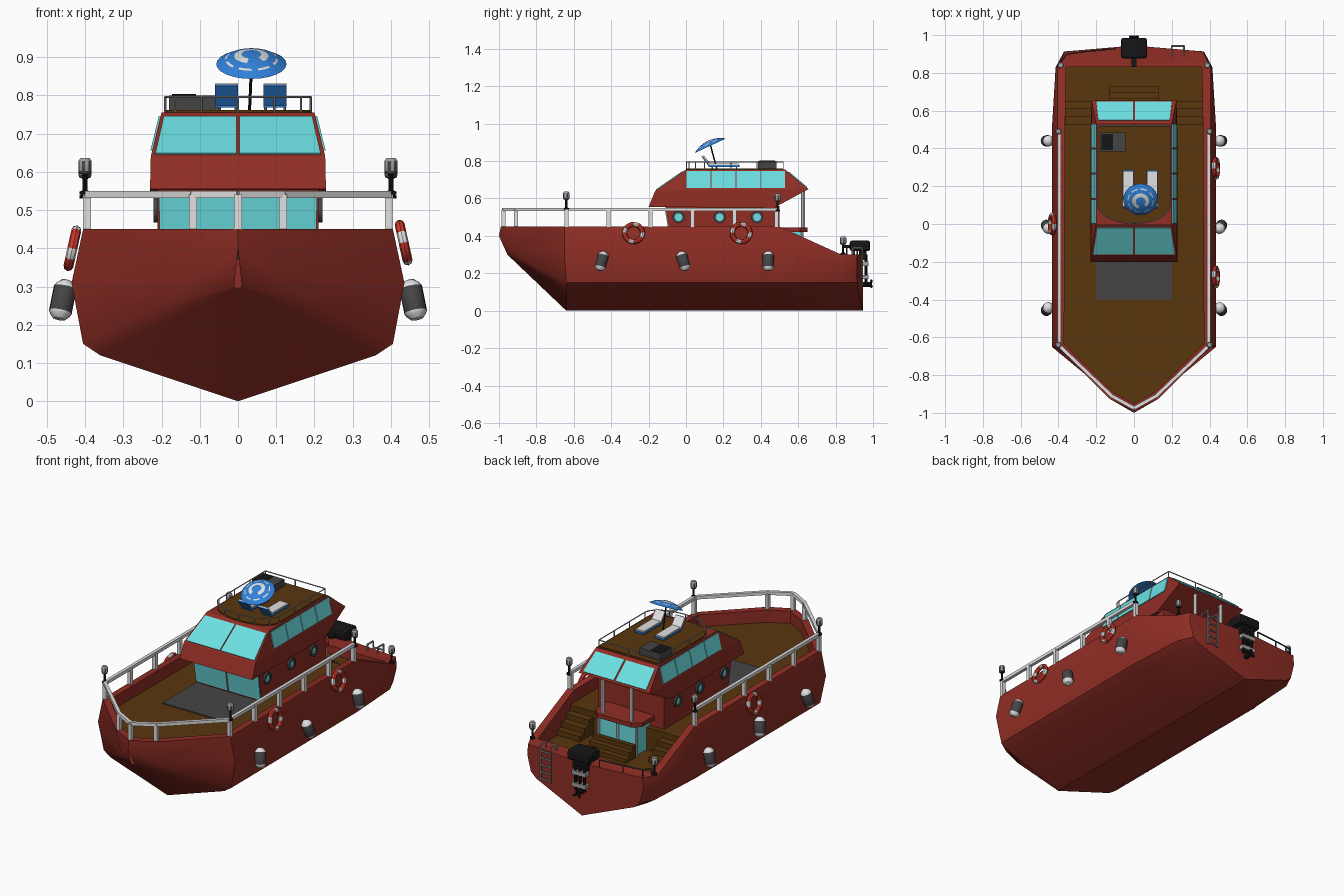
import bpy, bmesh, math
from mathutils import Vector, Matrix

cube = bpy.data.objects.get("Cube")
if cube:
    bpy.data.objects.remove(cube)


def material(name, *rgb):
    m = bpy.data.materials.new(name)
    m.use_nodes = True
    m.diffuse_color = (*rgb, 1)
    m.node_tree.nodes["Principled BSDF"].inputs["Base Color"].default_value = (*rgb, 1)
    return m


RED = material("hull red", .28, .027, .018)
BROWN = material("deck brown", .10, .038, .004)
GLASS = material("cyan glass", .15, .74, .76)
DARK = material("dark grey", .06, .06, .06)
BLACK = material("black", .008, .008, .008)
WHITE = material("white", .75, .75, .75)
METAL = material("light grey metal", .36, .36, .36)
BLUE = material("parasol blue", .03, .22, .7)
BRIGHT = material("ring red", .6, .04, .025)
rounded = []


def finish(name, bm, *mats):
    bmesh.ops.remove_doubles(bm, verts=bm.verts, dist=.0002)
    bmesh.ops.recalc_face_normals(bm, faces=bm.faces)
    me = bpy.data.meshes.new(name)
    bm.to_mesh(me)
    bm.free()
    for m in mats:
        me.materials.append(m)
    ob = bpy.data.objects.new(name, me)
    bpy.context.collection.objects.link(ob)
    return ob


def add_face(bm, pts):
    return bm.faces.new([bm.verts.new(p) for p in pts])


def panel(name, corners, t, mat):
    """Flat plate of thickness t centred on a polygon."""
    c = [Vector(p) for p in corners]
    n = (c[1] - c[0]).cross(c[2] - c[0]).normalized() * t / 2
    bm = bmesh.new()
    add_face(bm, [p + n for p in c])
    add_face(bm, [p - n for p in reversed(c)])
    for a, b in zip(c, c[1:] + c[:1]):
        add_face(bm, [a + n, a - n, b - n, b + n])
    return finish(name, bm, mat)


def box(name, x0, x1, y0, y1, z0, z1, mat, bevel=0):
    z = (z0 + z1) / 2
    ob = panel(name, [(x0, y0, z), (x1, y0, z), (x1, y1, z), (x0, y1, z)], z1 - z0, mat)
    if bevel:
        mod = ob.modifiers.new("bevel", 'BEVEL')
        mod.width, mod.segments = bevel, 2
    return ob


def rods(name, segments, r, mat, sides=8):
    """Straight bars between pairs of points."""
    bm = bmesh.new()
    for a, b in segments:
        a, b = Vector(a), Vector(b)
        d = b - a
        m = Matrix.Translation((a + b) / 2) @ d.to_track_quat('Z', 'Y').to_matrix().to_4x4()
        bmesh.ops.create_cone(bm, cap_ends=True, segments=sides, radius1=r, radius2=r, depth=d.length,
                              matrix=m @ Matrix.Rotation(math.pi / sides, 4, 'Z'))
    return finish(name, bm, mat)


def chain(pts, closed=False):
    return list(zip(pts, pts[1:] + (pts[:1] if closed else [])))


def lathe(name, profile, loc, axis, mats, pick=lambda j, i: 0, n=16):
    """Revolve (radius, height) points; pick chooses the colour by band and sector."""
    m = Matrix.Translation(loc) @ Vector(axis).to_track_quat('Z', 'Y').to_matrix().to_4x4()
    bm = bmesh.new()
    for j, ((r0, h0), (r1, h1)) in enumerate(chain(profile)):
        for i in range(n):
            a, b = math.tau * i / n, math.tau * (i + 1) / n
            pts = [(r0, h0, a), (r1, h1, a), (r1, h1, b), (r0, h0, b)]
            if r0 == 0:
                pts.pop(3)
            elif r1 == 0:
                pts.pop(2)
            f = add_face(bm, [m @ Vector((r * math.cos(t), r * math.sin(t), h)) for r, h, t in pts])
            f.material_index = pick(j, i)
    ob = finish(name, bm, *mats)
    rounded.append(ob)
    return ob


# Hull: each station runs keel, low chine, chine, knuckle, sheer, cap edge, well foot
stations = [
    [(0, -.95, .295), (.005, -.952, .297), (.01, -.955, .3), (0, -1, .4), (0, -.99, .45), (0, -.95, .45), (0, -.95, .37)],
    [(0, -.8, .152), (.18, -.8, .21), (.225, -.81, .235), (.085, -.94, .335), (.13, -.925, .45), (.11, -.89, .45), (.11, -.89, .37)],
    [(0, -.64, 0), (.36, -.64, .12), (.405, -.64, .15), (.435, -.65, .31), (.405, -.65, .45), (.37, -.635, .45), (.37, -.635, .37)],
    [(0, .5, 0), (.36, .5, .12), (.405, .5, .15), (.435, .5, .31), (.405, .5, .45), (.365, .5, .45), (.365, .5, .25)],
    [(0, .83, 0), (.34, .83, .12), (.385, .83, .15), (.415, .83, .24), (.405, .83, .3), (.36, .83, .3), (.36, .83, .25)],
    [(0, .945, 0), (.31, .918, .12), (.345, .916, .15), (.37, .913, .24), (.365, .913, .3)],
]
bm = bmesh.new()
for s in (1, -1):
    flip = [[Vector((s * x, y, z)) for x, y, z in st] for st in stations]
    for a, b in chain(flip):
        for k in range(min(len(a), len(b)) - 1):
            add_face(bm, [a[k], a[k + 1], b[k + 1], b[k]])
    last, well = flip[-1], flip[-2]
    top = Vector((0, .945, .3))
    add_face(bm, last + [top])
    add_face(bm, [well[4], last[4], top, Vector((0, .83, .3)), well[5]])
    add_face(bm, [well[5], well[6], Vector((0, .83, .25)), Vector((0, .83, .3))])
rounded.append(finish("hull", bm, RED))

# Decks, hatch and steps
panel("fore_deck", [(0, -.952, .375), (.112, -.89, .375), (.372, -.635, .375), (.367, .53, .375),
                    (-.367, .53, .375), (-.372, -.635, .375), (-.112, -.89, .375)], .01, BROWN)
box("deck_riser", -.366, .366, .47, .53, .245, .375, BROWN)
box("aft_deck", -.363, .363, .5, .832, .24, .252, BROWN)
box("hatch", -.2, .2, -.4, -.09, .38, .386, DARK)
for i in range(3):
    y, z = .53 + .04 * i, .347 - .032 * i
    for x in (-.29, .29):
        box("side_step", x - .073, x + .073, y, y + .042, .245, z, BROWN)
    box("cabin_step", -.13, .13, .64, .665 + .032 * i, .25, .325 - .025 * i, BROWN)

# Lower cabin with front glass and portholes
bm = bmesh.new()
lower = [(-.08, .37), (-.112, .56), (.5, .56), (.5, .25), (.3, .25), (.3, .37)]
for s in (-.21, .21):
    add_face(bm, [(s, y, z) for y, z in lower])
for (ya, za), (yb, zb) in chain(lower, True):
    add_face(bm, [(-.21, ya, za), (.21, ya, za), (.21, yb, zb), (-.21, yb, zb)])
finish("lower_cabin", bm, RED)
for s in (1, -1):
    panel("lower_front_window", [(s * .005, -.083, .39), (s * .203, -.083, .39),
                                 (s * .207, -.108, .54), (s * .005, -.108, .54)], .009, GLASS)
    for y in (-.04, .18, .38):
        lathe("porthole", [(.033, 0), (.033, .012), (.021, .012), (.021, .005), (0, .005)],
              (s * .209, y, .5), (s, 0, 0), [DARK, GLASS], lambda j, i: int(j > 2))

# Upper cabin: (half width, y, z) around its side profile
upper = [(.23, -.2, .555), (.228, -.165, .64), (.2, 0, .755), (.2, .53, .755), (.225, .655, .65), (.23, .47, .55)]
bm = bmesh.new()
for s in (1, -1):
    p = [(s * x, y, z) for x, y, z in upper]
    add_face(bm, [p[0], p[1], p[4], p[5]])
    add_face(bm, p[1:5])
for a, b in chain(upper, True):
    add_face(bm, [a, b, (-b[0], *b[1:]), (-a[0], *a[1:])])
finish("upper_cabin", bm, RED)
for s in (1, -1):
    panel("windscreen", [(s * .004, -.158, .645), (s * .216, -.158, .645), (s * .194, -.018, .742), (s * .004, -.018, .742)],
          .009, GLASS)
    panel("rear_window", [(s * .006, .646, .658), (s * .2, .646, .658), (s * .188, .548, .74), (s * .006, .548, .74)],
          .009, GLASS)
    for i in range(4):
        y = .003 + .133 * i
        panel("side_window", [(s * .2245, y, .655), (s * .2245, y + .128, .655),
                              (s * .2025, y + .128, .745), (s * .2025, y, .745)], .009, GLASS)

# Aft doorway: glass porch, red canopy and white posts
box("porch_glass", -.12, .12, .5, .62, .25, .425, GLASS)
canopy = [(-.15, .5), (.15, .5), (.15, .61), (.11, .65), (-.11, .65), (-.15, .61)]
panel("porch_canopy", [(x, y, .433) for x, y in canopy], .024, RED)
rods("porch_posts", [((x, .622, .25), (x, .622, .425)) for x in (-.12, 0, .12)], .008, WHITE)
rods("overhang_posts", [((x, .625, .43), (x, .625, .645)) for x in (-.09, .09)], .011, WHITE)

# Roof deck and its railing
arc = [(.19 * math.cos(t), .1 - .097 * math.sin(t)) for t in [math.pi * k / 12 for k in range(13)]]
loop = [(.19, .52)] + arc + [(-.19, .52)]
panel("roof_deck", [(x, y, .757) for x, y in loop], .008, BROWN)
rods("roof_rail", chain([(x, y, .795) for x, y in loop], True), .003, METAL, 6)
stands = arc[::2] + [(s * .19, y) for s in (1, -1) for y in (.24, .38, .52)] + [(0, .52)]
rods("roof_rail_posts", [((x, y, .755), (x, y, .795)) for x, y in stands], .003, METAL, 6)
box("roof_box", -.18, -.045, .385, .485, .76, .8, DARK)
box("roof_box_lid", -.172, -.11, .393, .477, .8, .803, BLACK)

# Sun loungers facing aft
for x in (-.03, .097):
    a, b = x - .03, x + .03
    box("lounger_base", a, b, .12, .285, .768, .778, BLUE)
    box("lounger_cushion", a + .003, b - .003, .13, .28, .778, .786, WHITE)
    panel("lounger_back", [(a, .125, .772), (b, .125, .772), (b, .085, .826), (a, .085, .826)], .006, BLUE)
    panel("lounger_pad", [(a, .132, .778), (b, .132, .778), (b, .092, .828), (a, .092, .828)], .007, WHITE)
    rods("lounger_legs", [((u, y, .758), (u, y, .77)) for u in (a + .005, b - .005) for y in (.14, .27)], .004, METAL)

# Tilted parasol
rods("parasol_pole", [((.03, .165, .758), (.036, .128, .895))], .004, BLACK)
lathe("parasol", [(0, .022), (.026, .02), (.045, .015), (.064, .008), (.07, .005), (.092, -.008), (.06, .003), (0, .014)],
      (.035, .127, .889), (0, -.42, .9), [BLUE, WHITE],
      lambda j, i: int((j == 1 and i % 24 not in (17, 18, 19, 20)) or (j == 3 and i % 3 > 0)), 24)

# White bulwark rail, square in section
rail = [(.395, .49), (.395, -.645), (.118, -.91), (0, -.975)]
path = [(x, y, .541) for x, y in rail] + [(-x, y, .541) for x, y in rail[-2::-1]]
rods("bulwark_rail", chain(path), .013, WHITE, 4)
posts = [(s * .395, -.64 + .225 * i) for s in (1, -1) for i in range(6)] + [(.118, -.91), (-.118, -.91), (0, -.975)]
rods("bulwark_rail_posts", [((x, y, .44), (x, y, .54)) for x, y in posts], .015, WHITE, 4)

# Deck lamps, fenders and life rings
for s in (1, -1):
    for x, y, z in ((.4, -.64, .54), (.4, .49, .53), (.388, .84, .3)):
        lathe("lamp_stem", [(0, 0), (.014, 0), (.014, .008), (.006, .012), (.006, .05), (.012, .056), (0, .056)],
              (s * x, y, z), (0, 0, 1), [BLACK], n=10)
        lathe("lamp_head", [(0, .054), (.014, .054), (.017, .062), (.017, .088), (.012, .096), (0, .096)],
              (s * x, y, z), (0, 0, 1), [DARK, METAL], lambda j, i: int(j == 2 and i % 2 or j > 2), 12)
    for y, lean in ((-.45, .25), (-.015, -.3), (.44, 0)):
        lathe("fender", [(0, -.055), (.015, -.053), (.026, -.042), (.03, -.034), (.03, .032), (.024, .042), (.012, .052), (0, .054)],
              (s * .458, y, .266), (-s * .2, lean, 1), [DARK, WHITE], lambda j, i: int(j not in (3,)), 12)
tube = [(.048 + .013 * math.cos(t), .013 * math.sin(t)) for t in [math.tau * k / 8 for k in range(9)]]
for s, y, z in ((1, -.28, .415), (1, .295, .415), (-1, 0, .4)):
    lathe("life_ring", tube, (s * .433, y, z), (s, 0, .22), [BRIGHT, WHITE], lambda j, i: int(i % 6 > 3), 24)

# Outboard motor
box("motor_cowl", -.07, .07, .875, .985, .318, .376, BLACK, .014)
box("motor_tiller", -.012, .012, .835, .89, .335, .35, BLACK)
box("motor_bracket", -.045, .045, .925, .965, .27, .32, BLACK)
rods("motor_legs", [((x, .962, .15), (x, .962, .3)) for x in (-.028, 0, .028)], .009, BLACK)
for z in (.17, .24):
    box("motor_clamp", -.045, .045, .945, .975, z, z + .022, METAL)
lathe("motor_gearcase", [(0, -.04), (.014, -.025), (.014, .02), (0, .03)], (0, .965, .14), (0, 1, 0), [BLACK], n=10)
for k in range(3):
    t = math.tau * k / 3
    rods("propeller_blade", [((0, .988, .14), (.026 * math.sin(t), .992, .14 + .026 * math.cos(t)))], .007, BLACK, 6)

# Stern ladder and low stern rail
sides = [[(x, .89, .3), (x, .89, .335), (x, .942, .335), (x, .942, .13)] for x in (.2, .265)]
rungs = [((.2, .942, z), (.265, .942, z)) for z in (.14, .18, .22, .26, .3)]
rods("stern_ladder", chain(sides[0]) + chain(sides[1]) + rungs, .005, METAL, 6)
stern = [(-.385, .86), (-.355, .9), (-.24, .915), (-.1, .928)]
rods("stern_rail", chain([(x, y, .34) for x, y in stern]) + [((x, y, .3), (x, y, .34)) for x, y in stern], .004, DARK, 6)

# Smooth shading on the rounded parts
bpy.ops.object.select_all(action='DESELECT')
for ob in rounded:
    ob.select_set(True)
bpy.context.view_layer.objects.active = rounded[0]
bpy.ops.object.shade_smooth_by_angle(angle=math.radians(35))
